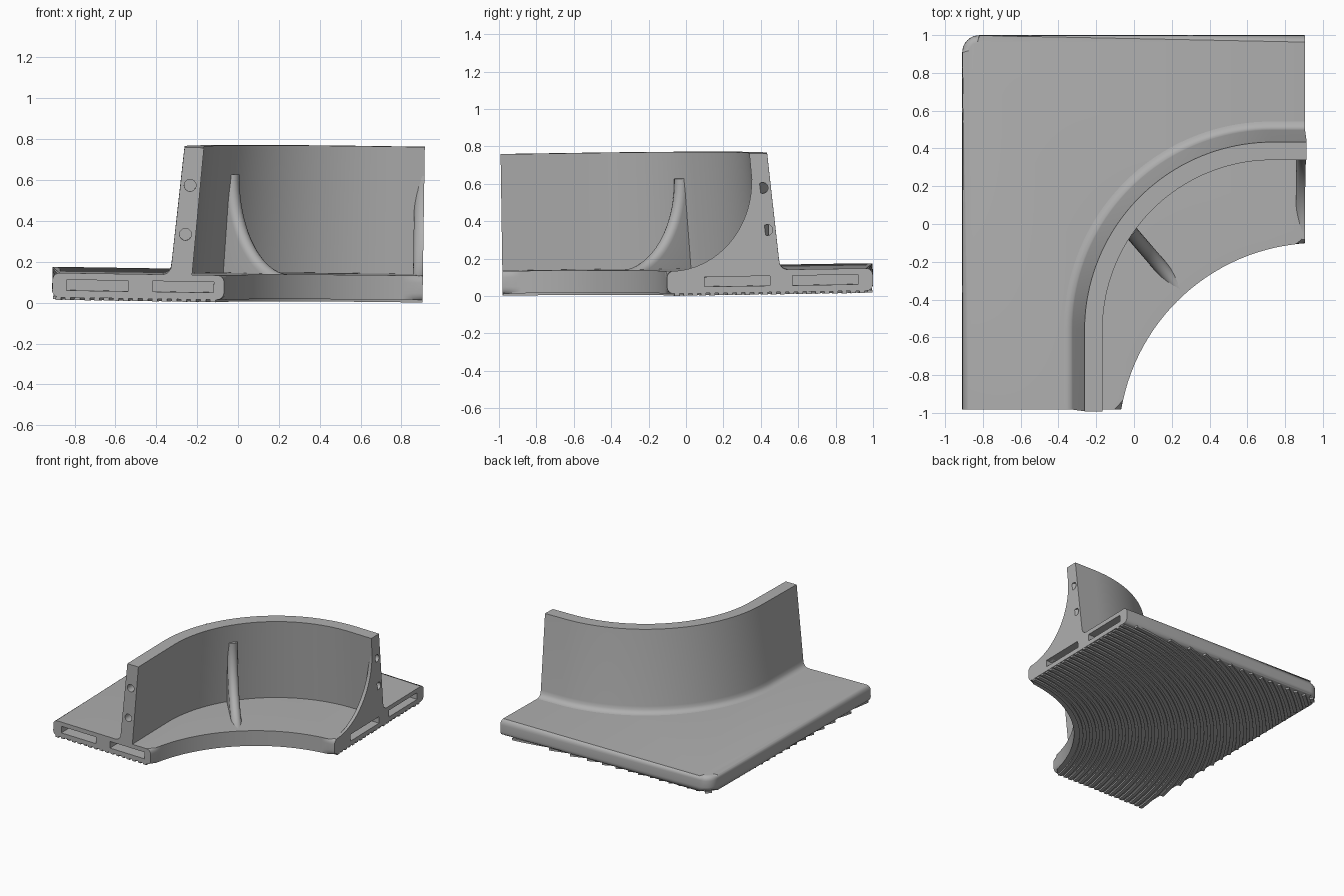
import bpy, bmesh
from math import sin, cos, pi, radians, hypot
from mathutils import Matrix, Vector

cube = bpy.data.objects.get("Cube")
if cube:
    bpy.data.objects.remove(cube, do_unlink=True)

LEFT, RIGHT, FRONT, BACK = -0.91, 0.903, -0.98, 1.0   # plate limits
UNDER, TOP = 0.012, 0.132                             # plate heights
INNER_C, INNER_R = Vector((0.974, -1.156)), 1.058     # concave inner edge
WALL_C, WALL_R = Vector((0.722, -0.55)), 0.9          # wall bend
# The whole piece leans very slightly
TILT = Matrix(((1, 0, .015, 0), (0, 1, -.015, 0), (-.015, .015, 1, .015), (0, 0, 0, 1)))

grey = bpy.data.materials.new("light grey")
grey.use_nodes = True
colour = (0.43, 0.43, 0.43, 1)
grey.diffuse_color = colour
bsdf = next(n for n in grey.node_tree.nodes if n.type == 'BSDF_PRINCIPLED')
bsdf.inputs["Base Color"].default_value = colour


def finish(name, bm):
    bmesh.ops.recalc_face_normals(bm, faces=bm.faces)
    mesh = bpy.data.meshes.new(name)
    bm.to_mesh(mesh)
    bm.free()
    mesh.transform(TILT)
    mesh.materials.append(grey)
    obj = bpy.data.objects.new(name, mesh)
    bpy.context.collection.objects.link(obj)
    return obj


def loft(bm, rings):
    """Skin a row of closed cross-sections and cap both ends."""
    rows = [[bm.verts.new(p) for p in ring] for ring in rings]
    for a, b in zip(rows, rows[1:]):
        for i in range(len(a)):
            j = (i + 1) % len(a)
            bm.faces.new((a[i], a[j], b[j], b[i]))
    bm.faces.new(rows[0])
    bm.faces.new(rows[-1])


def arc(centre, radius, start, end, steps):
    for i in range(steps + 1):
        t = radians(start + (end - start) * i / steps)
        yield centre + radius * Vector((cos(t), sin(t)))


def box(bm, x, y, z):
    loft(bm, [[(x[0], y[0], h), (x[1], y[0], h), (x[1], y[1], h), (x[0], y[1], h)] for h in z])


def cut(obj, bm, name):
    cutter = finish(name, bm)
    cutter.hide_render = True
    mod = obj.modifiers.new("cut", 'BOOLEAN')
    mod.operation, mod.solver, mod.object = 'DIFFERENCE', 'EXACT', cutter
    bpy.context.view_layer.objects.active = obj
    bpy.ops.object.modifier_apply(modifier=mod.name)
    bpy.data.objects.remove(cutter, do_unlink=True)


# Base plate with a rounded outer corner and a concave inner edge
outline = [Vector((LEFT, FRONT))]
outline += arc(INNER_C, INNER_R, 170.4, 93.8, 28)
outline[1].y, outline[-1].x = FRONT, RIGHT
outline.append(Vector((RIGHT, BACK)))
outline += arc(Vector((LEFT + .09, BACK - .09)), .09, 90, 180, 8)
bm = bmesh.new()
loft(bm, [[(p.x, p.y, h) for p in outline] for h in (UNDER, TOP)])


def is_rim(edge):
    a, b = (v.co for v in edge.verts)
    at_end = any(abs(a[i] - s) + abs(b[i] - s) < 1e-4 for i, s in ((0, RIGHT), (1, FRONT)))
    return abs(a.z - b.z) < 1e-5 and not at_end


bmesh.ops.bevel(bm, geom=[e for e in bm.edges if is_rim(e)], offset=.035,
                segments=4, profile=.5, affect='EDGES')
plate = finish("base_plate", bm)

# Flat slots in both end faces
bm = bmesh.new()
for a, b in ((-.84, -.54), (-.42, -.12)):
    box(bm, (a, b), (FRONT - .05, FRONT + .1), (.047, .099))
for a, b in ((.10, .45), (.57, .92)):
    box(bm, (RIGHT - .1, RIGHT + .05), (a, b), (.047, .099))
cut(plate, bm, "slot_cutter")

# Curved wall, leaning inward, with a fillet at its outer foot
section = [(0, .755), (.095, .755), (.15, .185), (.154, .16), (.166, .143),
           (.183, .134), (.2, .131), (.2, .118), (.05, .118)]
stations = [(Vector((WALL_C.x, FRONT)), Vector((-1, 0)))]
stations += [(WALL_C, n) for n in arc(Vector((0, 0)), 1, 180, 90, 40)]
stations.append((Vector((RIGHT, WALL_C.y)), Vector((0, 1))))
bm = bmesh.new()
loft(bm, [[(*(c + n * (WALL_R + d)), z) for d, z in section] for c, n in stations])
wall = finish("curved_wall", bm)

# Round dowel holes in the wall ends
bm = bmesh.new()
for p, axis in (((-.243, FRONT, .57), 'X'), ((-.262, FRONT, .33), 'X'),
                ((RIGHT, .418, .57), 'Y'), ((RIGHT, .44, .345), 'Y')):
    bmesh.ops.create_cone(bm, cap_ends=True, segments=24, radius1=.029, radius2=.029, depth=.16,
                          matrix=Matrix.Translation(p) @ Matrix.Rotation(pi / 2, 4, axis))
cut(wall, bm, "hole_cutter")


def brace(name, origin, direction, length, radius, last_angle):
    """Concave brace with a rounded edge, running from the wall to the inner edge."""
    ahead = Vector((*direction, 0)).normalized()
    side = Vector((-ahead.y, ahead.x, 0))
    up = Vector((0, 0, 1))
    start = Vector((*origin, 0))
    root = start - ahead * .09 + up * .12
    # Quarter ellipse down the brace, each point with its inward normal
    path = [(start - ahead * .04 + up * .615, -ahead)]
    for i in range(21):
        t = pi / 2 * i / 20
        inward = -(ahead * cos(t) * .48 + up * sin(t) * length).normalized()
        path.append((start + ahead * length * (1 - cos(t)) + up * (.612 - .48 * sin(t)), inward))
    rings = []
    for p, n in path:
        ring = [root - side * radius]
        for k in range(9):
            a = radians(-90 + (last_angle + 90) * k / 8)
            ring.append(p + n * radius * (1 - cos(a)) + side * radius * sin(a))
        ring.append(root + side * radius * sin(radians(last_angle)))
        rings.append(ring)
    bm = bmesh.new()
    loft(bm, rings)
    return finish(name, bm)


middle_brace = brace("middle_brace", (-.015, -.045), (.653, -.757), .40, .037, 90)
end_brace = brace("end_brace", (RIGHT, .36), (0, -1), .44, .048, 0)

# Concentric grip ridges under the plate, trimmed to its outline
bm = bmesh.new()
EDGE = .03
radius = INNER_R + .04
while radius < 2.8:
    inside = [t / 4 for t in range(320, 720)
              if LEFT + EDGE < INNER_C.x + radius * cos(radians(t / 4)) < RIGHT
              and FRONT < INNER_C.y + radius * sin(radians(t / 4)) < BACK - EDGE]
    if len(inside) > 4:
        lines = [list(arc(INNER_C, r, inside[0], inside[-1], 32)) for r in (radius, radius + .027)]
        loft(bm, [[(*a, 0), (*b, 0), (*b, UNDER + .003), (*a, UNDER + .003)] for a, b in zip(*lines)])
    radius += .047
ridges = finish("grip_ridges", bm)

# Smooth shading with crisp edges
for obj in (plate, wall, middle_brace, end_brace, ridges):
    bpy.ops.object.select_all(action='DESELECT')
    obj.select_set(True)
    bpy.context.view_layer.objects.active = obj
    bpy.ops.object.shade_smooth_by_angle(angle=radians(35))
